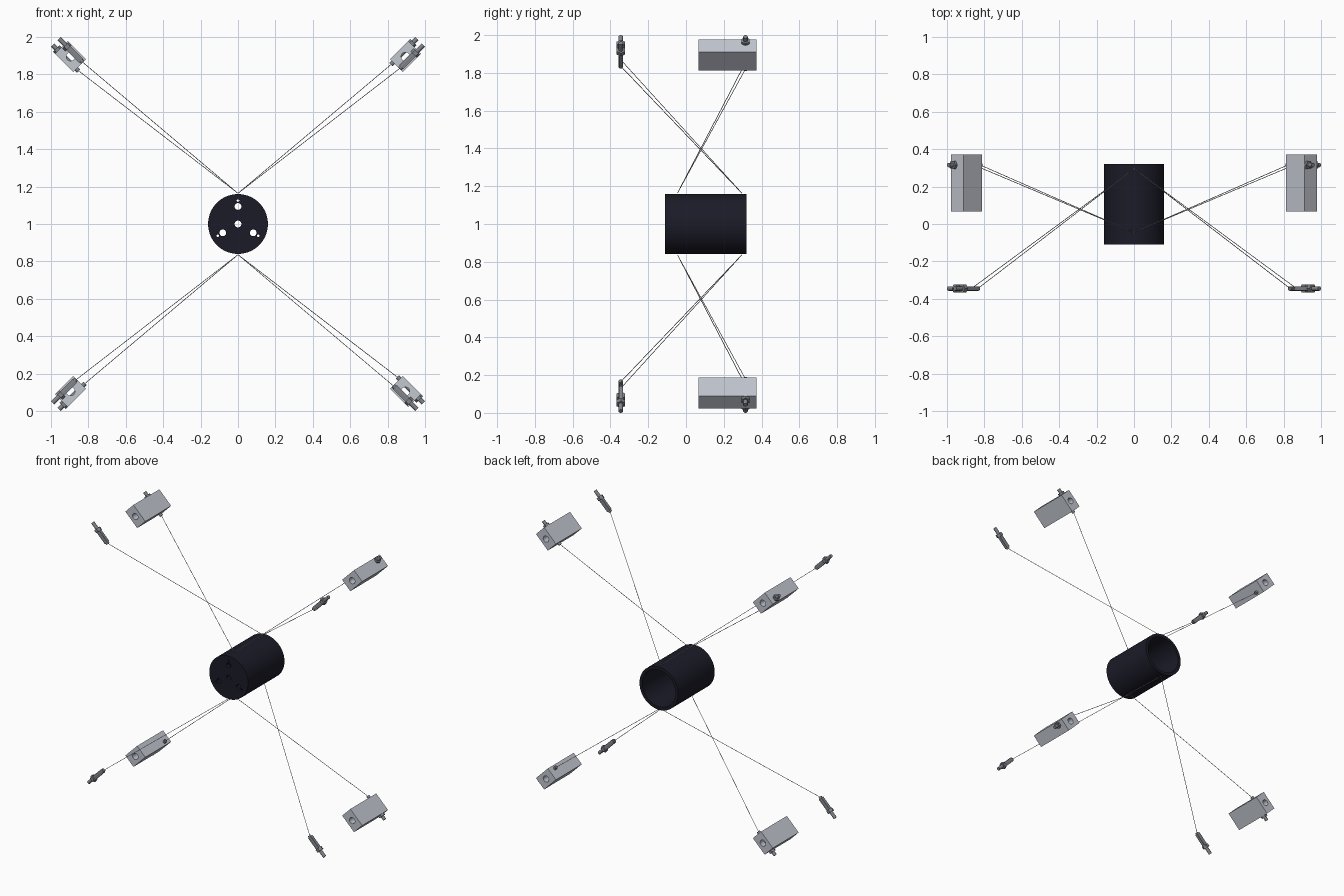
import bpy
from math import cos, sin, pi, radians
from mathutils import Matrix, Vector

cube = bpy.data.objects.get("Cube")
if cube:
    bpy.data.objects.remove(cube, do_unlink=True)


def material(name, r, g, b):
    m = bpy.data.materials.new(name)
    m.use_nodes = True
    m.diffuse_color = (r, g, b, 1)
    m.node_tree.nodes["Principled BSDF"].inputs["Base Color"].default_value = (r, g, b, 1)
    return m


BLACK = material("matte black", 0.011, 0.011, 0.021)
ALLOY = material("light alloy", 0.54, 0.57, 0.63)
STEEL = material("grey steel", 0.22, 0.235, 0.26)
WIRE = material("bright wire", 0.55, 0.55, 0.55)


def rod(name, a, b, radius, mat, sides=16, smooth=True):
    """Cylinder or prism running from point a to point b."""
    a, b = Vector(a), Vector(b)
    bpy.ops.mesh.primitive_cylinder_add(vertices=sides, radius=radius, depth=(b - a).length)
    o = bpy.context.object
    o.name = name
    o.matrix_world = Matrix.Translation((a + b) / 2) @ (b - a).to_track_quat("Z", "Y").to_matrix().to_4x4()
    o.data.materials.append(mat)
    if smooth:
        bpy.ops.object.shade_smooth_by_angle(angle=radians(35))
    return o


def box(name, size, matrix, mat):
    bpy.ops.mesh.primitive_cube_add(size=1)
    o = bpy.context.object
    o.name = name
    o.data.transform(Matrix.Diagonal((*size, 1)))
    o.matrix_world = matrix
    o.data.materials.append(mat)
    return o


def cut(target, cutters):
    """Subtract each cutter and remove it."""
    for c in cutters:
        bpy.context.view_layer.update()
        mod = target.modifiers.new("cut", "BOOLEAN")
        mod.operation, mod.solver, mod.object = "DIFFERENCE", "EXACT", c
        bpy.context.view_layer.objects.active = target
        bpy.ops.object.modifier_apply(modifier=mod.name)
        bpy.data.objects.remove(c, do_unlink=True)


def drill(x, z, radius, y0, y1, sides=24):
    return rod("drill", (x, y0, z), (x, y1, z), radius, BLACK, sides, False)


# Tube: open at the back, drilled plate at the front
tube = rod("tube", (0, -0.11, 1), (0, 0.32, 1), 0.16, BLACK, 64, False)
cutters = [drill(0, 1, 0.137, -0.085, 0.4, 64), drill(0, 1, 0.018, -0.2, 0)]
for deg in (90, 210, 330):
    a = radians(deg)
    for dist, r in ((0.094, 0.018), (0.125, 0.007)):
        cutters.append(drill(dist * cos(a), 1 + dist * sin(a), r, -0.2, 0))
cut(tube, cutters)
bpy.ops.object.select_all(action="DESELECT")
tube.select_set(True)
bpy.context.view_layer.objects.active = tube
bpy.ops.object.shade_smooth_by_angle(angle=radians(35))

# Four corners, each a quarter turn about the tube axis
CORNERS = {"upper_left": 45, "upper_right": 135, "lower_right": 225, "lower_left": 315}
FRONT_Y, BACK_Y, OFFSET = -0.345, 0.315, 0.024
for label, deg in CORNERS.items():
    a = radians(deg)
    out = Vector((cos(a), 0, sin(a)))
    side = Vector((-sin(a), 0, cos(a)))
    hub = Vector((0, 0, 1))

    def at(r, y, s):
        return hub + out * r + side * s + Vector((0, y, 0))

    def frame(r, y, s):
        m = Matrix((out, (0, 1, 0), side)).transposed().to_4x4()
        m.translation = at(r, y, s)
        return m

    # Mounting block with a lengthwise hole
    block = box(label + "_block", (0.138, 0.305, 0.095), frame(1.266, 0.22, 0), ALLOY)
    c = at(1.266, 0, 0)
    cut(block, [drill(c.x, c.z, 0.023, 0, 0.5)])

    # Back tension bolt through the block
    rod(label + "_back_bolt", at(1.18, BACK_Y, OFFSET), at(1.378, BACK_Y, OFFSET), 0.012, STEEL)
    rod(label + "_back_nut", at(1.335, BACK_Y, OFFSET), at(1.35, BACK_Y, OFFSET), 0.024, STEEL, 6, False)

    # Free front tension bolt
    rod(label + "_front_bolt", at(1.2, FRONT_Y, -OFFSET), at(1.378, FRONT_Y, -OFFSET), 0.012, STEEL)
    box(label + "_front_bolt_body", (0.1, 0.022, 0.03), frame(1.26, FRONT_Y, -OFFSET), STEEL)
    rod(label + "_front_nut", at(1.305, FRONT_Y, -OFFSET), at(1.328, FRONT_Y, -OFFSET), 0.025, STEEL, 6, False)

    # Crossed wires from the bolts to the top or bottom of the tube
    z = 1 + (0.164 if sin(a) > 0 else -0.164)
    rod(label + "_back_wire", (0, -0.045, z), at(1.185, BACK_Y, OFFSET), 0.0018, WIRE, 8)
    rod(label + "_front_wire", (0, 0.295, z), at(1.205, FRONT_Y, -OFFSET), 0.0018, WIRE, 8)
